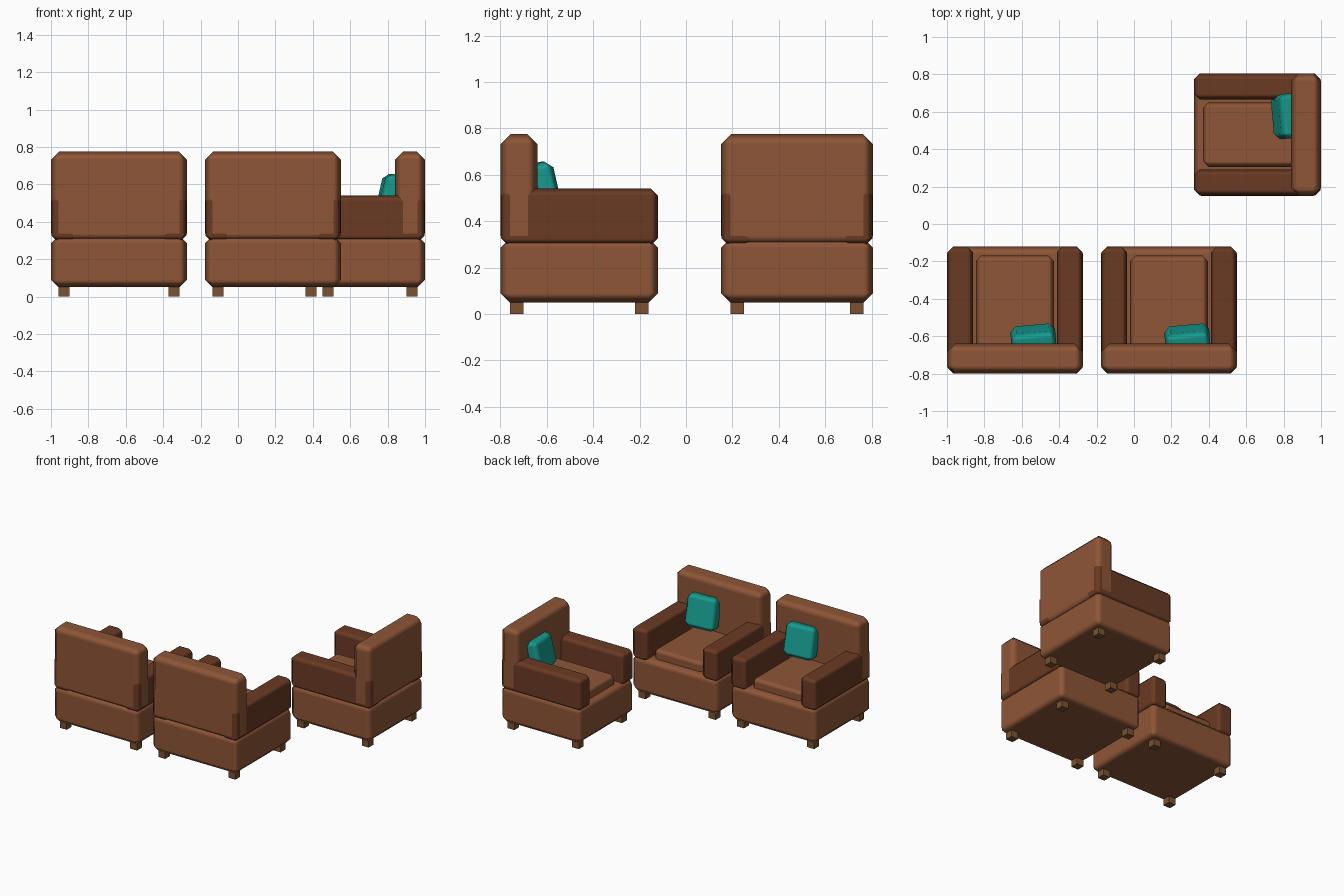
import bpy
from math import radians
from mathutils import Matrix, Vector, Euler

if "Cube" in bpy.data.objects:
    bpy.data.objects.remove(bpy.data.objects["Cube"])


def material(name, rgb):
    m = bpy.data.materials.new(name)
    m.diffuse_color = (*rgb, 1)
    m.use_nodes = True
    m.node_tree.nodes["Principled BSDF"].inputs["Base Color"].default_value = m.diffuse_color
    return m


LEATHER = material("leather", (0.27, 0.092, 0.038))
DARK = material("dark_leather", (0.145, 0.043, 0.017))
WOOD = material("wood", (0.20, 0.085, 0.032))
TEAL = material("teal_fabric", (0.008, 0.33, 0.27))


def box(name, lo, hi, mat, place, bevel=0.0, rot=(0, 0, 0)):
    """Chamfered box between two chair-space corners, then placed in the room."""
    lo, hi = Vector(lo), Vector(hi)
    bpy.ops.mesh.primitive_cube_add(size=1)
    ob = bpy.context.object
    ob.name = name
    ob.data.transform(Matrix.Diagonal((*(hi - lo), 1)))
    ob.data.materials.append(mat)
    ob.matrix_world = (place @ Matrix.Translation((lo + hi) / 2)
                       @ Euler(rot).to_matrix().to_4x4())
    if bevel:
        bpy.ops.object.shade_smooth()
        mod = ob.modifiers.new("soft_edges", 'BEVEL')
        mod.width = bevel
        mod.segments = 1
        mod.harden_normals = True
    return ob


def armchair(tag, x, y, width, turn=0):
    """Armchair facing local +y, 0.68 deep."""
    place = Matrix.Translation((x, y, 0)) @ Matrix.Rotation(radians(turn), 4, 'Z')
    w, d = width / 2, 0.34

    # Base, backrest and seat cushion
    box(tag + "_base", (-w, -d, 0.05), (w, d, 0.325), LEATHER, place, 0.04)
    box(tag + "_backrest", (-w, -d, 0.295), (w, -0.18, 0.775), LEATHER, place, 0.043)
    box(tag + "_seat_cushion", (-w + 0.155, -0.22, 0.29), (w - 0.155, 0.292, 0.395),
        LEATHER, place, 0.03)

    # Arms and feet on both sides
    for side, s in (("left", -1), ("right", 1)):
        xs = sorted((s * (w - 0.002), s * (w - 0.14)))
        box(f"{tag}_{side}_arm", (xs[0], -d + 0.002, 0.297), (xs[1], d - 0.001, 0.54),
            DARK, place, 0.03)
        for end, e in (("back", -1), ("front", 1)):
            cx, cy = s * (w - 0.07), e * (d - 0.07)
            box(f"{tag}_{end}_{side}_foot", (cx - 0.029, cy - 0.029, 0),
                (cx + 0.029, cy + 0.029, 0.07), WOOD, place)

    # Throw pillow leaning on the backrest
    box(tag + "_pillow", (-0.022, -0.202, 0.415), (0.218, -0.098, 0.655), TEAL, place,
        0.032, (radians(13), 0, radians(5)))


armchair("left_chair", -0.6365, -0.46, 0.727)
armchair("middle_chair", 0.187, -0.46, 0.727)
armchair("side_chair", 0.66, 0.478, 0.655, 90)
